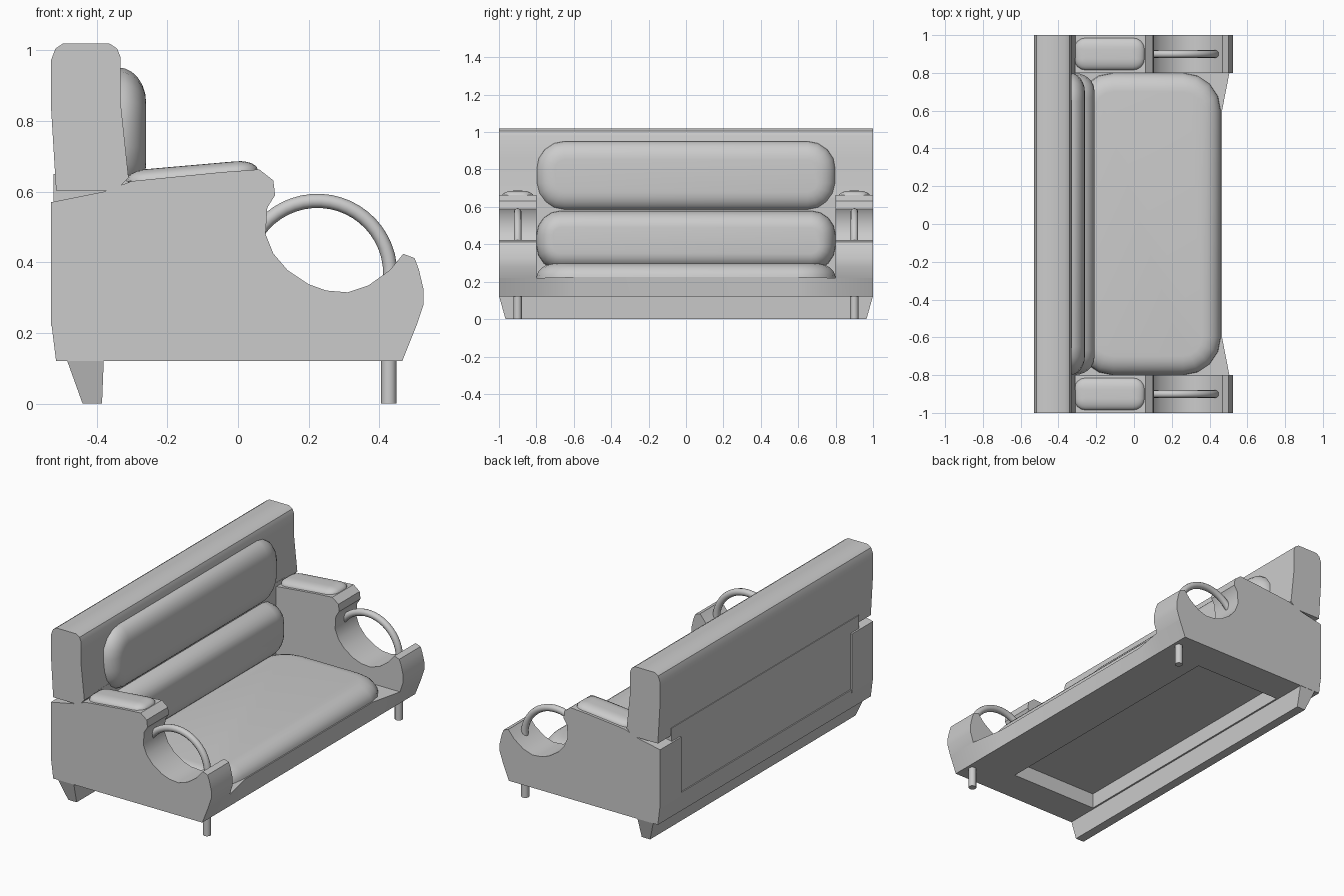
import bpy, bmesh, math
from mathutils import Matrix

if "Cube" in bpy.data.objects:
    bpy.data.objects.remove(bpy.data.objects["Cube"])


def finish(name, bm, smooth=True, angle=35):
    bmesh.ops.recalc_face_normals(bm, faces=bm.faces)
    me = bpy.data.meshes.new(name)
    bm.to_mesh(me)
    bm.free()
    ob = bpy.data.objects.new(name, me)
    bpy.context.collection.objects.link(ob)
    if smooth:
        bpy.ops.object.select_all(action='DESELECT')
        ob.select_set(True)
        bpy.context.view_layer.objects.active = ob
        bpy.ops.object.shade_smooth_by_angle(angle=math.radians(angle))
    return ob


def loft(name, rings, smooth=True, angle=35):
    """Skin equal-length point rings and cap both ends."""
    bm = bmesh.new()
    loops = [[bm.verts.new(p) for p in r] for r in rings]
    n = len(loops[0])
    for a, b in zip(loops, loops[1:]):
        for i in range(n):
            j = (i + 1) % n
            bm.faces.new((a[i], a[j], b[j], b[i]))
    bm.faces.new(loops[0])
    bm.faces.new(loops[-1])
    return finish(name, bm, smooth, angle)


def extrude_y(name, profile, y0, y1, smooth=True):
    return loft(name, [[(x, y, z) for x, z in profile] for y in (y0, y1)], smooth)


def rounded_rect(hu, hv, r, seg=4):
    pts = []
    for k, (su, sv) in enumerate(((1, 1), (-1, 1), (-1, -1), (1, -1))):
        for i in range(seg + 1):
            a = math.pi / 2 * (k + i / seg)
            pts.append((su * (hu - r) + r * math.cos(a), sv * (hv - r) + r * math.sin(a)))
    return pts


def cushion(name, hu, hv, corner, height, inset, matrix):
    """Domed pillow on the local xy plane, rising along local z."""
    rings = []
    for i in range(7):
        t = math.pi / 2 * i / 6
        d = inset * (1 - math.cos(t))
        z = height * math.sin(t)
        rings.append([matrix @ p for p in
                      [Matrix.Translation((u, v, z)).translation
                       for u, v in rounded_rect(hu - d, hv - d, max(corner - d, .01))]])
    return loft(name, rings, True, 60)


# Base: front edge tapers in between the arms, hollow underneath
def base_ring(y, front, top):
    return [(-.515, y, .12), (.465, y, .12), (front, y, top), (-.33, y, .22), (-.53, y, .24)]


base = loft("base_frame", [base_ring(y, f, t) for y, f, t in (
    (-1, .505, .22), (-.8, .505, .22), (-.6, .466, .225),
    (.6, .466, .225), (.8, .505, .22), (1, .505, .22))], True, 20)
bm = bmesh.new()
bmesh.ops.create_cube(bm, size=1, matrix=Matrix.Translation((-.085, 0, .11)) @ Matrix.Diagonal((.57, 1.6, .2, 1)))
cutter = finish("base_cutter", bm, False)
cutter.hide_render = True
cutter.display_type = 'WIRE'
mod = base.modifiers.new("hollow", 'BOOLEAN')
mod.object = cutter
mod.operation = 'DIFFERENCE'
bpy.context.view_layer.objects.active = base
bpy.ops.object.modifier_apply(modifier="hollow")
bpy.data.objects.remove(cutter)

# Full-width rear leg beam
loft("rear_leg_beam", [
    [(-.485, -1, .125), (-.38, -1, .125), (-.38, 1, .125), (-.485, 1, .125)],
    [(-.44, -.965, 0), (-.385, -.965, 0), (-.385, .965, 0), (-.44, .965, 0)]], False)

# Backrest with rounded top, and narrower panel beneath it
extrude_y("backrest", [
    (-.515, .603), (-.345, .603), (-.31, .64), (-.332, .85), (-.332, .98), (-.342, 1.005),
    (-.365, 1.02), (-.495, 1.02), (-.517, 1.005), (-.53, .97), (-.53, .85)], -1, 1)
extrude_y("lower_back_panel", [(-.522, .21), (-.31, .21), (-.31, .65), (-.522, .65)], -.88, .88, False)

# Back and seat cushions
face_x = Matrix(((0, 0, 1, 0), (1, 0, 0, 0), (0, 1, 0, 0), (0, 0, 0, 1)))
cushion("upper_back_cushion", .8, .187, .15, .08, .1,
        Matrix.Translation((-.34, 0, .765)) @ face_x)
cushion("lower_back_cushion", .8, .16, .13, .11, .09,
        Matrix.Translation((-.32, 0, .42)) @ face_x)
cushion("seat_cushion", .385, .8, .2, .08, .1,
        Matrix.Translation((.075, 0, .218)))

# Arms: scooped profile, pad, hoop and front leg on each side
arm_profile = [
    (-.53, .22), (.505, .22), (.525, .28), (.525, .325), (.512, .38), (.5, .412), (.468, .424),
    (.43, .378), (.37, .335), (.31, .315), (.25, .32), (.2, .338), (.14, .378), (.1, .425),
    (.078, .48), (.083, .555), (.105, .59), (.1, .632), (.06, .663), (-.05, .655),
    (-.3, .63), (-.38, .6), (-.53, .57)]
for side, s in (("left", -1), ("right", 1)):
    extrude_y(side + "_arm", arm_profile, s * .8, s * 1)

    cushion(side + "_arm_pad", .187, .085, .06, .03, .06,
            Matrix.Translation((-.13, s * .9, .645)) @ Matrix.Rotation(math.radians(-5), 4, 'Y'))

    rings = []
    for i in range(25):
        a = math.radians(-15 + 175 * i / 24)
        rings.append([(.225 + (.206 + .02 * math.cos(b)) * math.cos(a),
                       s * .9 + .02 * math.sin(b),
                       .368 + (.206 + .02 * math.cos(b)) * math.sin(a))
                      for b in [math.tau * k / 12 for k in range(12)]])
    loft(side + "_arm_hoop", rings)

    bm = bmesh.new()
    bmesh.ops.create_cone(bm, cap_ends=True, segments=12, radius1=.022, radius2=.022, depth=.125,
                          matrix=Matrix.Translation((.427, s * .9, .0625)))
    finish(side + "_front_leg", bm)
